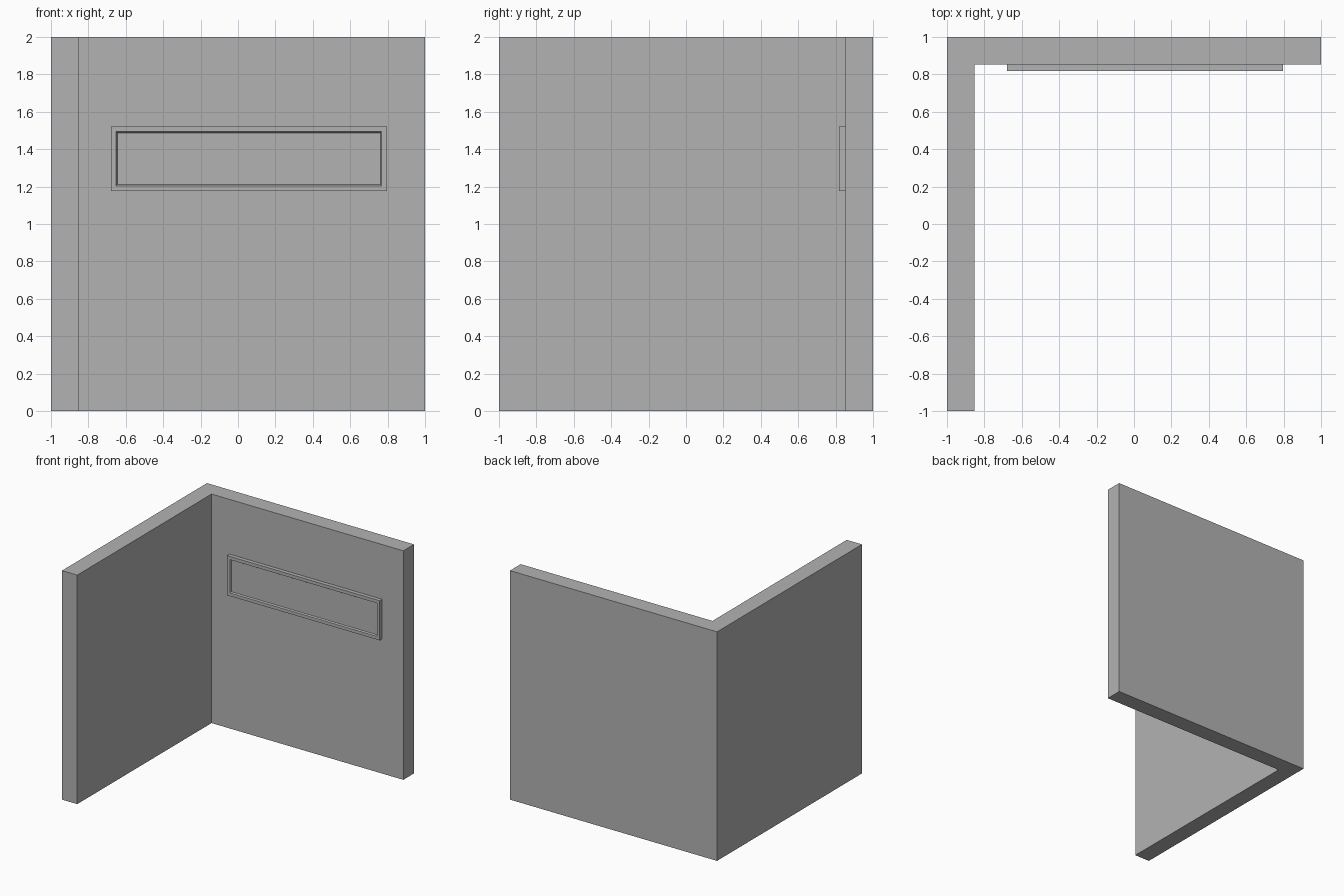
import bpy
import bmesh

cube = bpy.data.objects.get("Cube")
if cube:
    bpy.data.objects.remove(cube, do_unlink=True)

# Plain grey shared by all parts
grey = bpy.data.materials.new("plain_grey")
grey.use_nodes = True
colour = (0.45, 0.45, 0.45, 1)
grey.diffuse_color = colour
grey.node_tree.nodes["Principled BSDF"].inputs["Base Color"].default_value = colour


def add_object(name, bm):
    bmesh.ops.recalc_face_normals(bm, faces=bm.faces)
    mesh = bpy.data.meshes.new(name)
    bm.to_mesh(mesh)
    bm.free()
    mesh.materials.append(grey)
    obj = bpy.data.objects.new(name, mesh)
    bpy.context.collection.objects.link(obj)
    return obj


def extrude_profile(points, offset):
    bm = bmesh.new()
    face = bm.faces.new([bm.verts.new(p) for p in points])
    grown = bmesh.ops.extrude_face_region(bm, geom=[face], use_keep_orig=True)
    verts = [v for v in grown["geom"] if isinstance(v, bmesh.types.BMVert)]
    bmesh.ops.translate(bm, verts=verts, vec=offset)
    bmesh.ops.recalc_face_normals(bm, faces=bm.faces)
    return bm


# Corner walls: one L-shaped footprint raised to full height
inner = 0.853
footprint = [(-1, -1), (-inner, -1), (-inner, inner), (1, inner), (1, 1), (-1, 1)]
add_object("corner_walls", extrude_profile([(x, y, 0) for x, y in footprint], (0, 0, 2)))

# Wall panel: slab with a raised rim and a shallow recessed field
left, right, low, high = -0.68, 0.796, 1.176, 1.522
outline = [(left, inner, low), (right, inner, low), (right, inner, high), (left, inner, high)]
bm = extrude_profile(outline, (0, -0.034, 0))
front = min(bm.faces, key=lambda f: f.calc_center_median().y)
bmesh.ops.inset_region(bm, faces=[front], thickness=0.028, use_even_offset=True)
bmesh.ops.inset_region(bm, faces=[front], thickness=0.007, depth=0, use_even_offset=True)
bmesh.ops.translate(bm, verts=front.verts, vec=(0, 0.012, 0))
add_object("wall_panel", bm)
